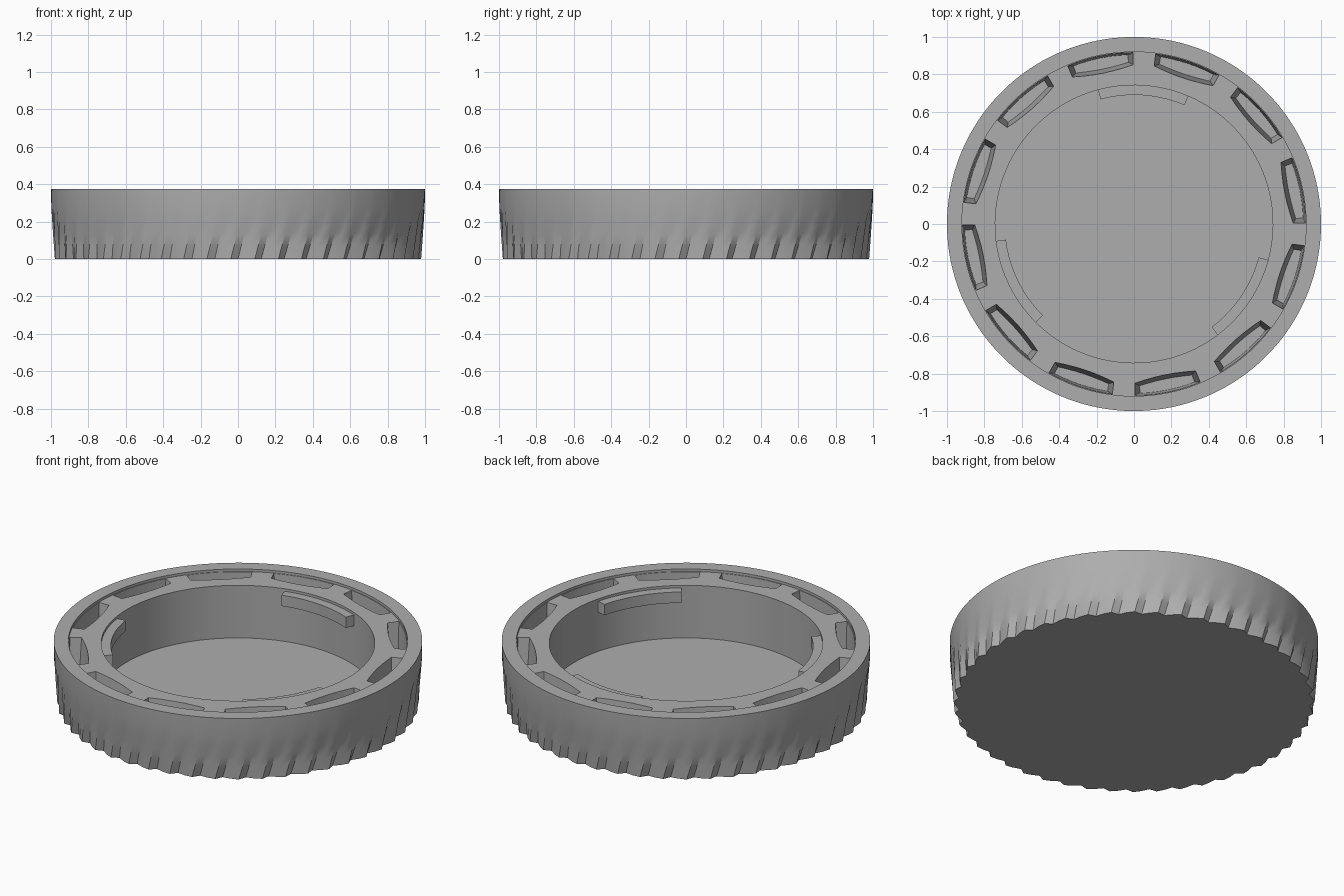
import bpy
import bmesh
from math import sin, cos, radians, tau

if "Cube" in bpy.data.objects:
    bpy.data.objects.remove(bpy.data.objects["Cube"], do_unlink=True)

grey = bpy.data.materials.new("plain_grey")
grey.use_nodes = True
colour = (0.42, 0.42, 0.42, 1)
grey.diffuse_color = colour
grey.node_tree.nodes["Principled BSDF"].inputs["Base Color"].default_value = colour

TEETH = 48
STEPS = 3
RIM = 0.375
RING = 0.36
FLOOR = 0.045
BORE = 0.742


def polar(r, a, z):
    return (r * cos(a), r * sin(a), z)


def skin(bm, loops):
    """Join closed loops of points with quads and cap both ends."""
    rows = [[bm.verts.new(p) for p in loop] for loop in loops]
    n = len(rows[0])
    for low, high in zip(rows, rows[1:]):
        for i in range(n):
            j = (i + 1) % n
            bm.faces.new((low[i], low[j], high[j], high[i]))
    bm.faces.new(rows[0][::-1])
    bm.faces.new(rows[-1])


def finish(name, bm):
    bmesh.ops.recalc_face_normals(bm, faces=bm.faces)
    mesh = bpy.data.meshes.new(name)
    bm.to_mesh(mesh)
    bm.free()
    mesh.materials.append(grey)
    ob = bpy.data.objects.new(name, mesh)
    bpy.context.collection.objects.link(ob)
    return ob


def activate(ob):
    bpy.ops.object.select_all(action="DESELECT")
    ob.select_set(True)
    bpy.context.view_layer.objects.active = ob


def grip_loop(r, z, depth, twist):
    """Saw-tooth ring: each tooth rises slowly and drops steeply."""
    phases = (0, 0.35, 0.7)
    heights = (0, 0.6, 1)
    points = []
    for t in range(TEETH):
        for p, h in zip(phases, heights):
            a = tau * (t + p) / TEETH + twist
            points.append(polar(r - depth * (1 - h), a, z))
    return points


# Cap body: twisted grip fading upward, rim, lowered ring, bore and floor
loops = []
for k in range(5):
    f = k / 4
    loops.append(grip_loop(0.98 + 0.018 * f, 0.27 * f, 0.028 * (1 - f), radians(4) * f))
top_twist = radians(4)
for r, z in ((1, RIM), (0.92, RIM), (0.92, RING), (BORE, RING), (BORE, FLOOR)):
    loops.append(grip_loop(r, z, 0, top_twist))
bm = bmesh.new()
skin(bm, loops)
body = finish("cap_body", bm)


# Twelve tapered pockets cut into the ring
def pocket_loop(centre, half, r_end, r_mid, r_out, z):
    n = 6
    inner, outer = [], []
    for i in range(n + 1):
        s = 2 * i / n - 1
        a = centre + half * s
        inner.append(polar(r_mid + (r_end - r_mid) * s * s, a, z))
        outer.append(polar(r_out, a, z))
    return inner + outer[::-1]


bm = bmesh.new()
for k in range(12):
    mid = radians(11.5 + 30 * k)
    skin(bm, [
        pocket_loop(mid, radians(9.5), 0.865, 0.845, 0.905, 0.1),
        pocket_loop(mid, radians(11.5), 0.85, 0.82, 0.918, 0.4),
    ])
cutter = finish("pocket_cutter", bm)
cutter.hide_render = True
mod = body.modifiers.new("pockets", "BOOLEAN")
mod.operation = "DIFFERENCE"
mod.solver = "EXACT"
mod.object = cutter
activate(body)
bpy.ops.object.modifier_apply(modifier=mod.name)
bpy.data.objects.remove(cutter, do_unlink=True)
bpy.ops.object.shade_smooth_by_angle(angle=radians(30))

# Three locking tabs on the bore wall
for k in range(3):
    bm = bmesh.new()
    sections = []
    for i in range(11):
        a = radians(86 + 120 * k - 19 + 38 * i / 10)
        sections.append([polar(r, a, z) for r, z in
                         ((0.69, 0.28), (0.75, 0.28), (0.75, 0.345), (0.69, 0.345))])
    skin(bm, sections)
    tab = finish("locking_tab_%d" % (k + 1), bm)
    activate(tab)
    bpy.ops.object.shade_smooth_by_angle(angle=radians(30))
